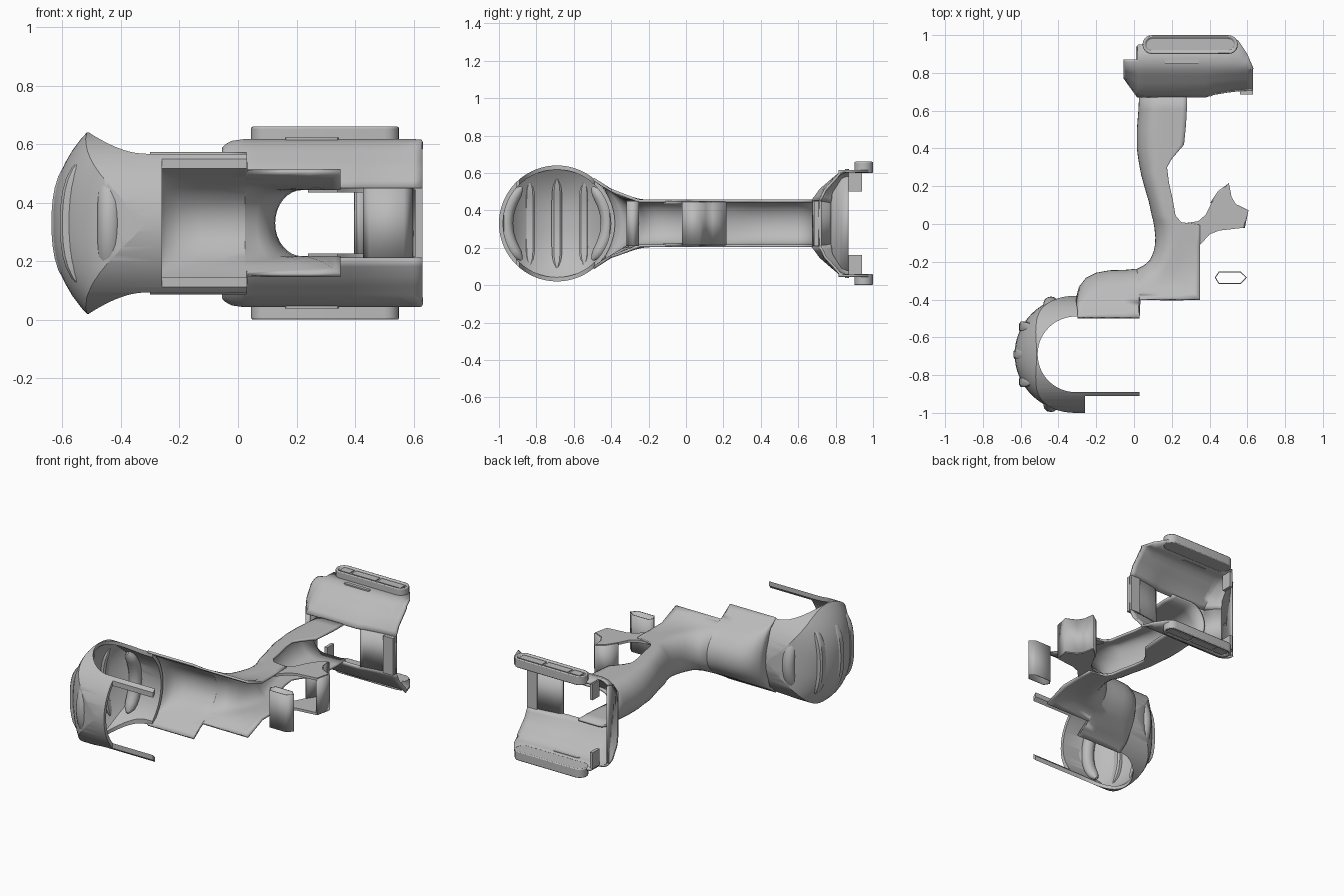
import bpy, bmesh, math
from mathutils import Vector

if "Cube" in bpy.data.objects:
    bpy.data.objects.remove(bpy.data.objects["Cube"])

ZC = 0.33          # mirror plane height
AX = (-0.31, -0.69)  # centre of the motor end
grey = bpy.data.materials.new("mid_grey")
grey.diffuse_color = (0.5, 0.5, 0.5, 1)
grey.use_nodes = True
grey.node_tree.nodes["Principled BSDF"].inputs["Base Color"].default_value = grey.diffuse_color


def make(name, verts, faces, thick=0, smooth=35):
    me = bpy.data.meshes.new(name)
    me.from_pydata([tuple(v) for v in verts], [], faces)
    bm = bmesh.new()
    bm.from_mesh(me)
    bmesh.ops.remove_doubles(bm, verts=bm.verts, dist=1e-5)
    bmesh.ops.recalc_face_normals(bm, faces=bm.faces)
    bm.to_mesh(me)
    bm.free()
    me.materials.append(grey)
    ob = bpy.data.objects.new(name, me)
    bpy.context.collection.objects.link(ob)
    if thick:
        m = ob.modifiers.new("wall", 'SOLIDIFY')
        m.thickness, m.offset = thick, 0
    shade(ob, smooth)
    return ob


def shade(ob, angle=35):
    bpy.ops.object.select_all(action='DESELECT')
    ob.select_set(True)
    bpy.context.view_layer.objects.active = ob
    bpy.ops.object.shade_smooth_by_angle(angle=math.radians(angle))


def loft(name, rows, thick=0, caps=False, closed=False):
    n = len(rows[0])
    verts = [p for r in rows for p in r]
    faces = [(i*n+j, i*n+(j+1) % n, (i+1)*n+(j+1) % n, (i+1)*n+j)
             for i in range(len(rows)-1) for j in range(n if closed else n-1)]
    if caps:
        faces += [tuple(range(n)), tuple(range((len(rows)-1)*n, len(rows)*n))]
    return make(name, verts, faces, thick)


def prism(name, pts, z0, z1, caps=True, thick=0):
    return loft(name, [[(x, y, z) for x, y in pts] for z in (z0, z1)], thick, caps, True)


def box(name, x0, x1, y0, y1, z0, z1):
    return prism(name, [(x0, y0), (x1, y0), (x1, y1), (x0, y1)], z0, z1)


def stadium(x0, x1, yc, r, n=10):
    pts = []
    for cx, a0 in ((x1-r, -90), (x0+r, 90)):
        for k in range(n+1):
            a = math.radians(a0+180*k/n)
            pts.append((cx+r*math.cos(a), yc+r*math.sin(a)))
    return pts


def boolean(ob, other, op):
    m = ob.modifiers.new("cut", 'BOOLEAN')
    m.operation, m.solver, m.object = op, 'EXACT', other
    bpy.context.view_layer.objects.active = ob
    bpy.ops.object.modifier_apply(modifier=m.name)
    bpy.data.objects.remove(other)


def interp(x, table):
    for (a, p), (b, q) in zip(table, table[1:]):
        if x <= b:
            return p+(q-p)*max(0, (x-a)/(b-a))
    return table[-1][1]


def bow(z):
    return 0.115*(abs(z)/0.31)**2.5


def d_shape(r, x1, n=32):
    arc = [math.radians(90+180*k/n) for k in range(n+1)]
    return [(AX[0]+r*math.cos(a), AX[1]+min(r, 0.31)*math.sin(a)) for a in arc] + \
           [(x1, AX[1]-min(r, 0.31)), (x1, AX[1]+min(r, 0.31))]


# Motor end: round barrel crossed with a bowed D shape, hollowed
def barrel(name, r, rd, x1):
    rows = []
    for k in range(17):
        z = -0.33+0.66*k/16
        rows.append([(x+bow(z)*max(0, (AX[0]-x)/rd), y, ZC+z) for x, y in d_shape(rd, x1)])
    body = loft(name, rows, caps=True, closed=True)
    ring = [(AX[1]+r*math.cos(k*math.pi/36), ZC+r*math.sin(k*math.pi/36)) for k in range(72)]
    tube = loft("tube", [[(x, y, z) for y, z in ring] for x in (-0.8, 0.5)], caps=True, closed=True)
    boolean(body, tube, 'INTERSECT')
    return body


cap = barrel("motor_end_shell", 0.31, 0.322, 0.03)
boolean(cap, barrel("hollow", 0.288, 0.298, 0.2), 'DIFFERENCE')
boolean(cap, prism("side_opening", d_shape(0.2, 0.3), -0.2, 0.9), 'DIFFERENCE')
boolean(cap, box("upper_opening", -0.27, 0.3, -0.55, -0.2, -0.2, 0.9), 'DIFFERENCE')
boolean(cap, box("lower_opening", -0.26, 0.3, -1.2, -0.91, -0.2, 0.9), 'DIFFERENCE')
shade(cap)

# Raised vent bars on the end, following its bow
for x, y, half in ((-0.612, -0.69, 0.24), (-0.583, -0.545, 0.225), (-0.583, -0.835, 0.225)):
    rows = []
    for k in range(13):
        t = -1+k/6
        s = 0.028*max(0.15, (1-abs(t)**8))
        rows.append([(x+bow(t*half)+s*cx, y+s*cy, ZC+t*half)
                     for cx, cy in ((-.9, -.6), (-.9, .6), (-.6, 1), (.6, 1), (.9, .6), (.9, -.6), (.6, -1), (-.6, -1))])
    loft("vent_bar", rows, caps=True, closed=True)

# Curved grip bars wrapped round the barrel
for side in (-1, 1):
    rows = []
    for k in range(15):
        t = -1+k/7
        a, s = math.radians(46*t), 0.04*max(0.2, math.sqrt(max(0, 1-abs(t)**6)))
        rows.append([(-0.44+s*math.cos(b), AX[1]+side*(0.27+s*0.9*math.sin(b))*math.cos(a),
                      ZC+(0.27+s*0.9*math.sin(b))*math.sin(a)) for b in [j*math.pi/6 for j in range(12)]])
    loft("grip_bar", rows, caps=True, closed=True)

# Handle and body: open channel lofted from back point to front point
stations = [(-.3, -.39, -.3, -.495), (-.285, -.335, -.28, -.495), (-.25, -.29, -.25, -.495),
            (-.2, -.265, -.2, -.495), (-.13, -.252, -.13, -.495), (-.05, -.25, -.05, -.495),
            (.02, -.243, .029, -.495), (.021, -.242, .03, -.4), (.06, -.222, .15, -.4),
            (.09, -.195, .25, -.4), (.11, -.15, .35, -.4), (.118, -.11, .35, -.25),
            (.12, -.07, .35, -.1), (.115, -.02, .35, -.005), (.108, .02, .25, .01),
            (.1, .05, .22, .045), (.085, .12, .205, .13), (.07, .17, .185, .22),
            (.045, .26, .175, .3), (.03, .34, .2, .345), (.022, .4, .265, .42),
            (.022, .5, .275, .52), (.03, .6, .28, .61), (.035, .7, .28, .7)]
WIDTH = [(-.495, .238), (-.45, .205), (-.4, .178), (-.34, .14), (-.28, .12), (0, .12)]
rows = []
for bx, by, fx, fy in stations:
    B, D = Vector((bx, by)), Vector((fx-bx, fy-by))
    L = D.length
    r = min(0.1, 0.6*L)
    ds = [r*(1-math.cos(k*math.pi/16)) for k in range(9)] + [r+(L-r)*k/6 for k in range(1, 7)]
    half = []
    for d in ds:
        p = B+D*(d/L)
        half.append((p.x, p.y, interp(p.y, WIDTH)*math.sqrt(max(0, 1-max(0, 1-d/r)**2))))
    rows.append([(x, y, ZC-w) for x, y, w in reversed(half)] + [(x, y, ZC+w) for x, y, w in half[1:]])
loft("handle_and_body_shell", rows, 0.014)

# Trigger guard spur: two side cheeks joined by curved sheets
spur = [(.24, 0), (.34, .015), (.38, .05), (.41, .11), (.45, .17), (.5, .21), (.51, .14), (.535, .1),
        (.6, .07), (.58, -.02), (.45, -.035), (.4, -.055), (.36, -.1), (.34, -.12)]
for s in (-1, 1):
    prism("guard_cheek", spur, ZC+s*0.104, ZC+s*0.12)
loft("guard_sheet", [[(x, y, ZC+z) for x, y in spur[3:10]] for z in (-0.115, 0.115)], 0.014)

# Loose trigger sleeve, open at both ends
prism("trigger_sleeve", [(.43, -.283), (.45, -.255), (.565, -.255), (.595, -.283), (.565, -.315), (.45, -.315)],
      ZC-0.12, ZC+0.12, caps=False, thick=0.006)

# Foot: flared channel with an open front and a window into the handle
SIDE = [(.12, .675), (.145, .695), (.18, .72), (.21, .755), (.24, .79), (.265, .82), (.28, .86)]
TOP = [(-.05, .87), (.018, .87), (.02, .95), (.5, .98), (.55, .975), (.6, .9), (.63, .82)]
xs = [-.05, -.04, -.02, .018, .02, .06, .2, .38, .42, .5, .55, .6, .63]
SCALE = [(-.05, .9), (-.04, .94), (-.02, .98), (.02, 1), (.7, 1)]
LIFT = [(-.05, .1), (.02, 0), (.39, 0), (.43, .02), (.56, .035), (.63, .04)]


def foot_row(x):
    out = []
    for w, y in SIDE:
        out.append((x, min(y+interp(x, LIFT)*(.28-w)/.16, interp(x, TOP)), w*interp(x, SCALE)))
    return out + [(x, interp(x, TOP), .28*interp(x, SCALE))]


for s in (-1, 1):
    loft("foot_side", [[(x, y, ZC+s*w) for x, y, w in foot_row(v)] for v in xs], 0.014)
for name, span in (("foot_floor", [.4, .42, .5, .55, .6, .63]), ("foot_heel", [-.05, -.04, -.02, .018, .04])):
    loft(name, [[foot_row(v)[0][:2]+(ZC+s*foot_row(v)[0][2],) for s in (-1, 1)] for v in span], 0.014)
heel = [p for p in foot_row(-.05)]
loft("foot_back_wall", [[(x+.004, y, ZC+s*w) for x, y, w in heel] for s in (-1, 1)], 0.012)
box("front_catch", .56, .63, .685, .725, ZC-.12, ZC+.12)

# Foot rails, frames and slots on both sides
for s in (-1, 1):
    z = lambda d: ZC+s*d
    box("inner_tab", .01, .03, .87, .94, z(.17), z(.275))
    rail = prism("foot_rail", stadium(.045, .55, .95, .05), z(.27), z(.33))
    b = rail.modifiers.new("round", 'BEVEL')
    b.width, b.segments = .012, 2
    boolean(rail, prism("recess", stadium(.062, .533, .95, .035), z(.318), z(.4)), 'DIFFERENCE')
    for x0, x1 in ((.08, .15), (.165, .335), (.35, .515)):
        box("rail_pad", x0, x1, .925, .975, z(.31), z(.324))
    prism("side_slot", stadium(.16, .345, .86, .011, 5), z(.27), z(.292))
